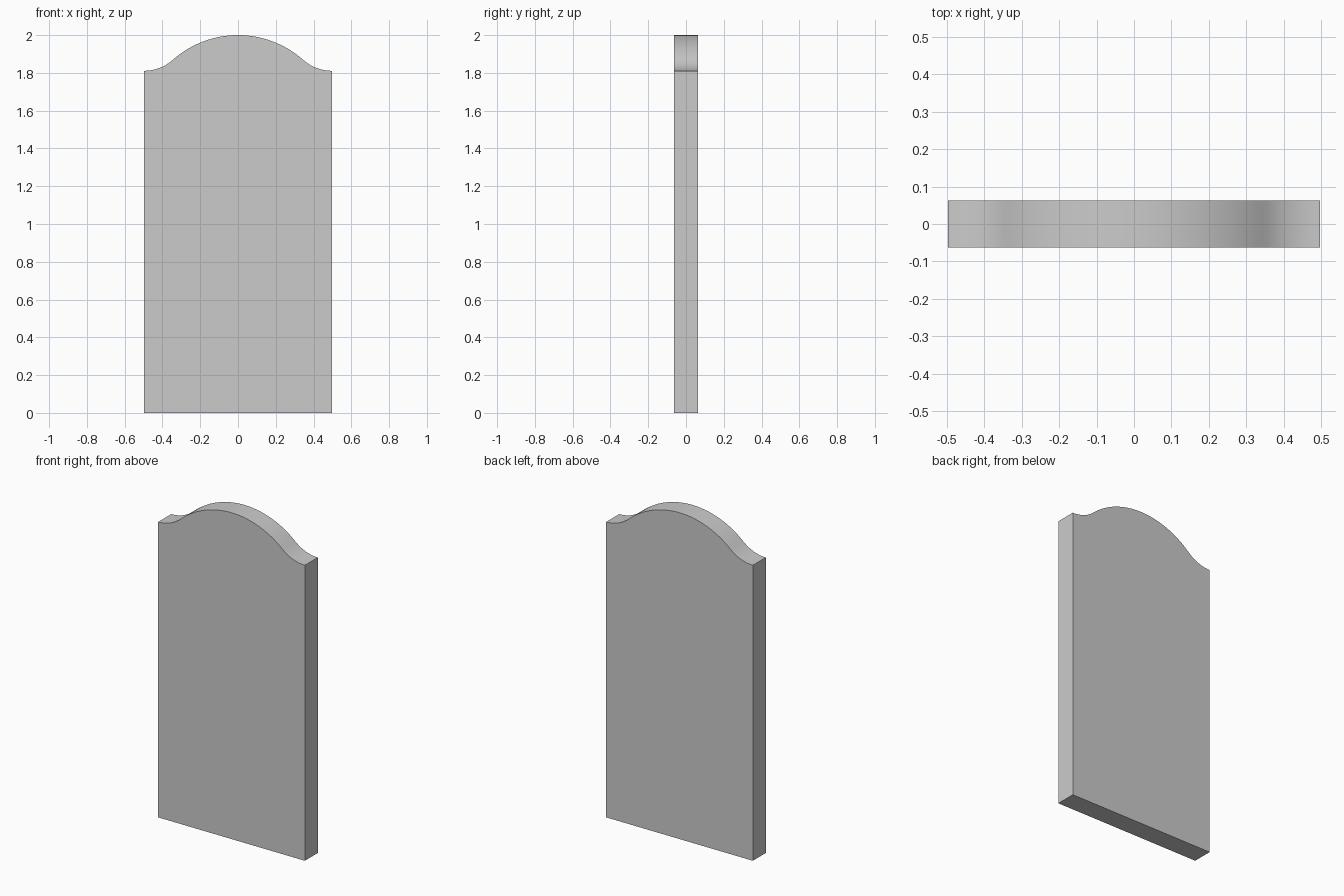
import bpy, bmesh, math

if "Cube" in bpy.data.objects:
    bpy.data.objects.remove(bpy.data.objects["Cube"])

HALF_W, HALF_T, TOP, SHOULDER = 0.497, 0.0625, 2.0, 1.811
CROWN_R = 0.52

# Crown arc meets a concave shoulder arc tangentially
drop = TOP - SHOULDER
radius_sum = (HALF_W ** 2 + drop ** 2) / (2 * drop)
cove_r = radius_sum - CROWN_R
sweep = math.asin(HALF_W / radius_sum)

# Right half of the top edge, from the crown peak out to the shoulder corner
half = []
for i in range(17):
    a = sweep * i / 16
    half.append((CROWN_R * math.sin(a), TOP - CROWN_R * (1 - math.cos(a))))
for i in range(9, -1, -1):
    a = sweep * i / 10
    half.append((HALF_W - cove_r * math.sin(a), SHOULDER + cove_r * (1 - math.cos(a))))
half.append((HALF_W, 0.0))

# Mirror into a closed outline and extrude to the slab thickness
outline = [(-x, z) for x, z in reversed(half[1:])] + half
bm = bmesh.new()
face = bm.faces.new([bm.verts.new((x, -HALF_T, z)) for x, z in outline])
ext = bmesh.ops.extrude_face_region(bm, geom=[face])
verts = [g for g in ext["geom"] if isinstance(g, bmesh.types.BMVert)]
bmesh.ops.translate(bm, verts=verts, vec=(0, 2 * HALF_T, 0))
bmesh.ops.recalc_face_normals(bm, faces=bm.faces)

mesh = bpy.data.meshes.new("headstone_slab")
bm.to_mesh(mesh)
bm.free()
slab = bpy.data.objects.new("headstone_slab", mesh)
bpy.context.collection.objects.link(slab)

# Smooth curved top, sharp slab edges
bpy.context.view_layer.objects.active = slab
slab.select_set(True)
bpy.ops.object.shade_smooth_by_angle(angle=math.radians(30))
